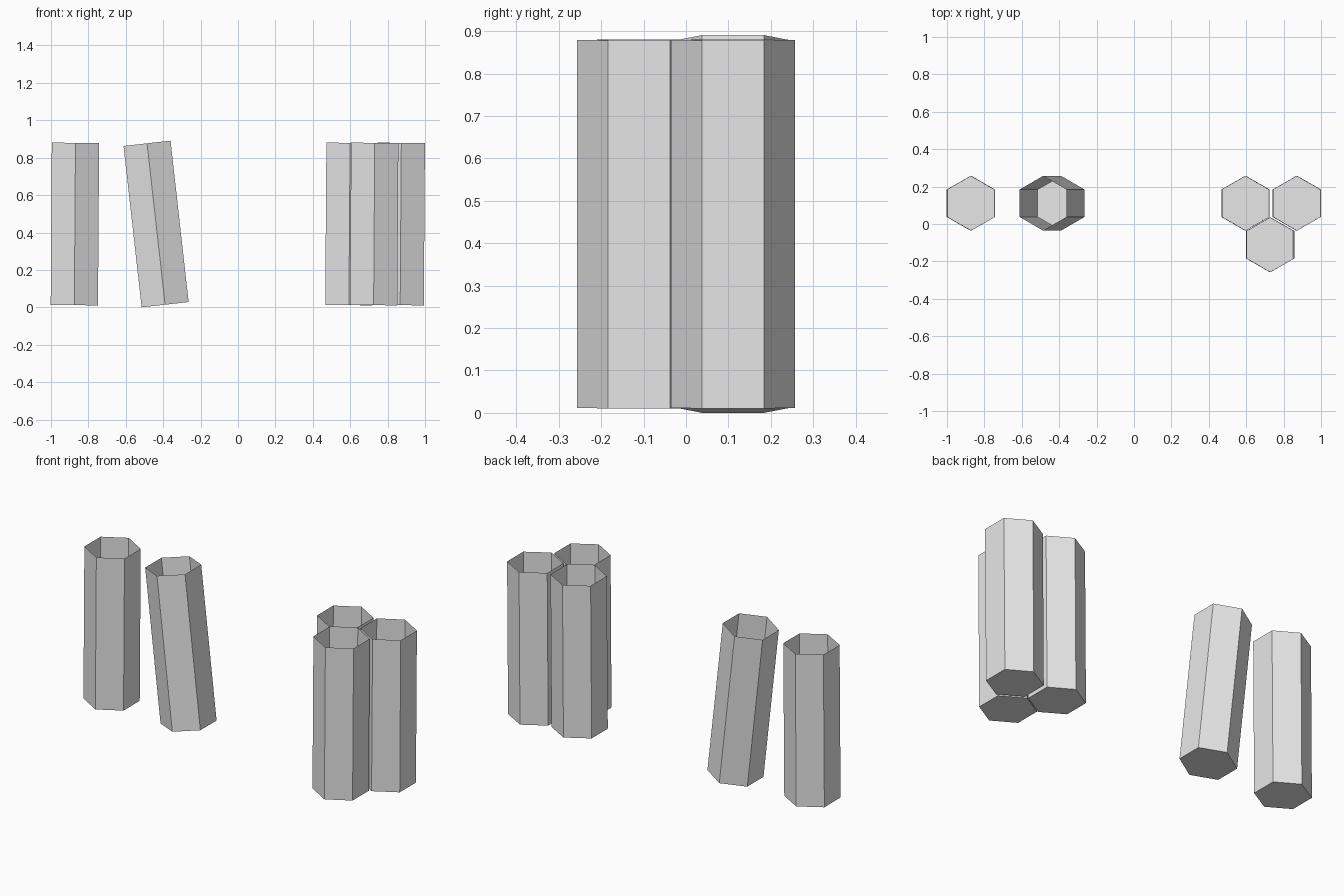
import bpy, bmesh
from math import sin, cos, radians, tau

cube = bpy.data.objects.get("Cube")
if cube:
    bpy.data.objects.remove(cube, do_unlink=True)

RADIUS, LENGTH, MID_Z = 0.146, 0.868, 0.4455

grey = bpy.data.materials.new("light grey")
grey.use_nodes = True
grey.diffuse_color = (0.8, 0.8, 0.8, 1)
grey.node_tree.nodes["Principled BSDF"].inputs["Base Color"].default_value = (0.8, 0.8, 0.8, 1)


def hex_tube(name, x, y, lean):
    """Thin six-sided tube, closed at the bottom and open at the top."""
    bm = bmesh.new()
    low, high = [
        [bm.verts.new((RADIUS * sin(i * tau / 6), RADIUS * cos(i * tau / 6), z)) for i in range(6)]
        for z in (-LENGTH / 2, LENGTH / 2)
    ]
    bm.faces.new(low)  # clockwise from above, so it faces down
    for i in range(6):
        j = (i + 1) % 6
        bm.faces.new((low[j], low[i], high[i], high[j]))
    mesh = bpy.data.meshes.new(name)
    bm.to_mesh(mesh)
    bm.free()
    mesh.materials.append(grey)
    tube = bpy.data.objects.new(name, mesh)
    tube.location = (x, y, MID_Z)
    tube.rotation_euler.y = radians(lean)
    bpy.context.collection.objects.link(tube)


# Upright tube and its leaning neighbour
hex_tube("single_tube", -0.872, 0.111, 0.4)
hex_tube("leaning_tube", -0.438, 0.111, -6.4)

# Cluster of three nested tubes
hex_tube("cluster_tube_right", 0.596, 0.111, 0.4)
hex_tube("cluster_tube_left", 0.870, 0.111, 0.4)
hex_tube("cluster_tube_front", 0.728, -0.111, 0.4)
